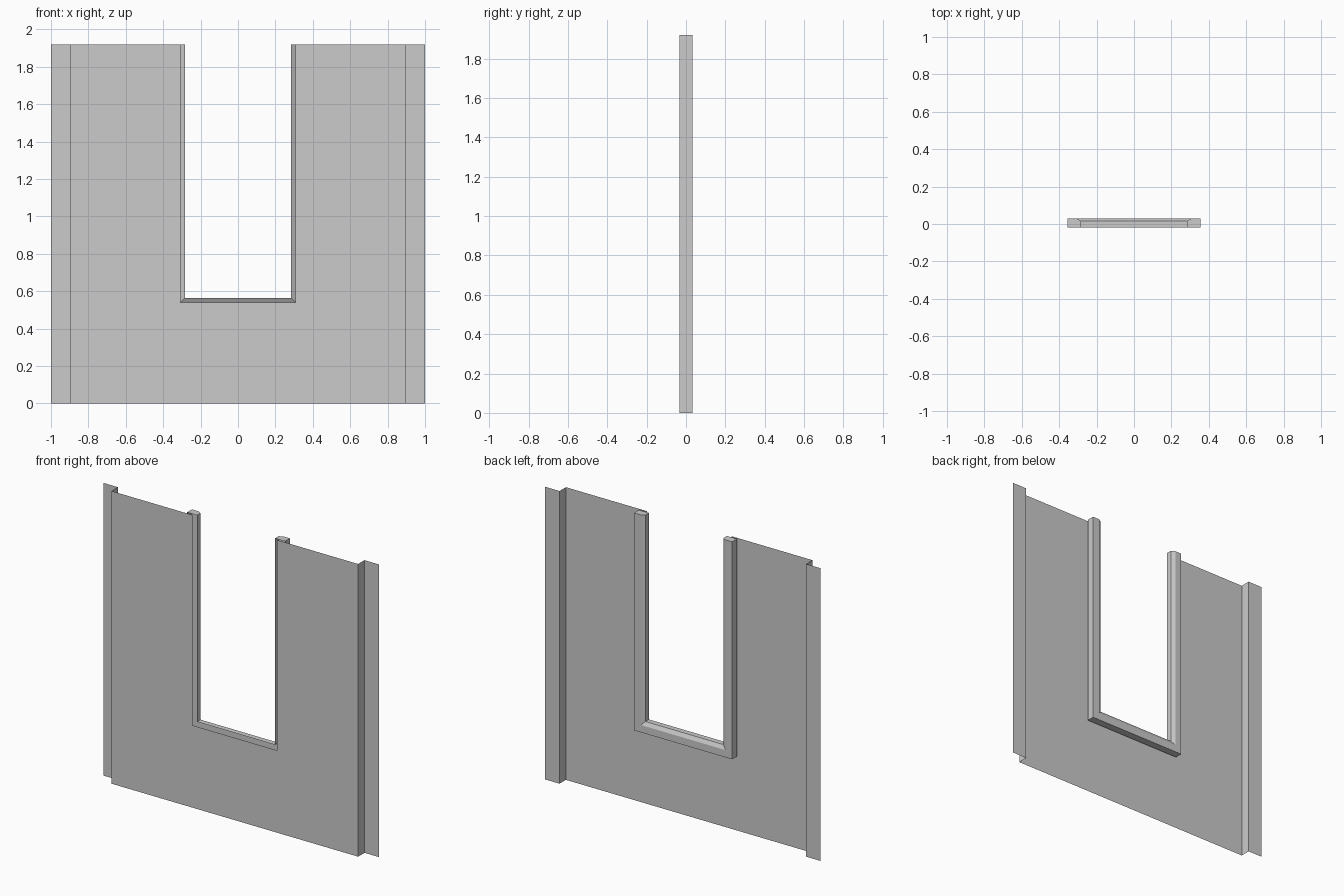
import bpy, bmesh

cube = bpy.data.objects.get("Cube")
if cube:
    bpy.data.objects.remove(cube, do_unlink=True)

grey = bpy.data.materials.new("plain grey")
grey.use_nodes = True
colour = (0.6, 0.6, 0.6, 1)
grey.diffuse_color = colour
grey.node_tree.nodes["Principled BSDF"].inputs["Base Color"].default_value = colour

TOP = 1.92
FRONT, BACK = -0.033, 0.033
STEP = 0.895          # where the panel steps back to its side flanges
OPENING, OPENING_Z = 0.307, 0.54
JAMB, SILL_Z = 0.283, 0.565


def finish(name, bm):
    mesh = bpy.data.meshes.new(name)
    bm.to_mesh(mesh)
    bm.free()
    mesh.materials.append(grey)
    obj = bpy.data.objects.new(name, mesh)
    bpy.context.collection.objects.link(obj)


def face(bm, points):
    bm.faces.new([bm.verts.new(p) for p in points])


# Thin wall panel with a slot open at the top
bm = bmesh.new()
half = [(STEP, 0), (STEP, TOP), (OPENING, TOP), (OPENING, OPENING_Z)]
outline = half + [(-x, z) for x, z in reversed(half)]
face(bm, [(x, FRONT, z) for x, z in outline])

# Side returns and flanges, set back from the panel
for s in (1, -1):
    plan = [(s * STEP, FRONT), (s * STEP, BACK), (s, BACK)]
    for (xa, ya), (xb, yb) in zip(plan, plan[1:]):
        quad = [(xa, ya, 0), (xb, yb, 0), (xb, yb, TOP), (xa, ya, TOP)]
        face(bm, quad[::s])
bmesh.ops.remove_doubles(bm, verts=bm.verts, dist=1e-5)
finish("wall_panel", bm)

# Window trim: an open-fronted profile swept down, across and up
bm = bmesh.new()
profile = [(0.355, -0.02), (0.355, 0.03), (OPENING, 0.03), (JAMB, 0.016), (JAMB, -0.02)]
rails = []
for w, y in profile:
    z = SILL_Z - (w - JAMB)
    path = [(-w, TOP), (-w, z), (w, z), (w, TOP)]
    rails.append([bm.verts.new((px, y, pz)) for px, pz in path])
for a, b in zip(rails, rails[1:]):
    for i in range(3):
        bm.faces.new((b[i], b[i + 1], a[i + 1], a[i]))

# Closed tops of the two posts
bm.faces.new([r[0] for r in reversed(rails)])
bm.faces.new([r[3] for r in rails])
finish("window_trim", bm)
